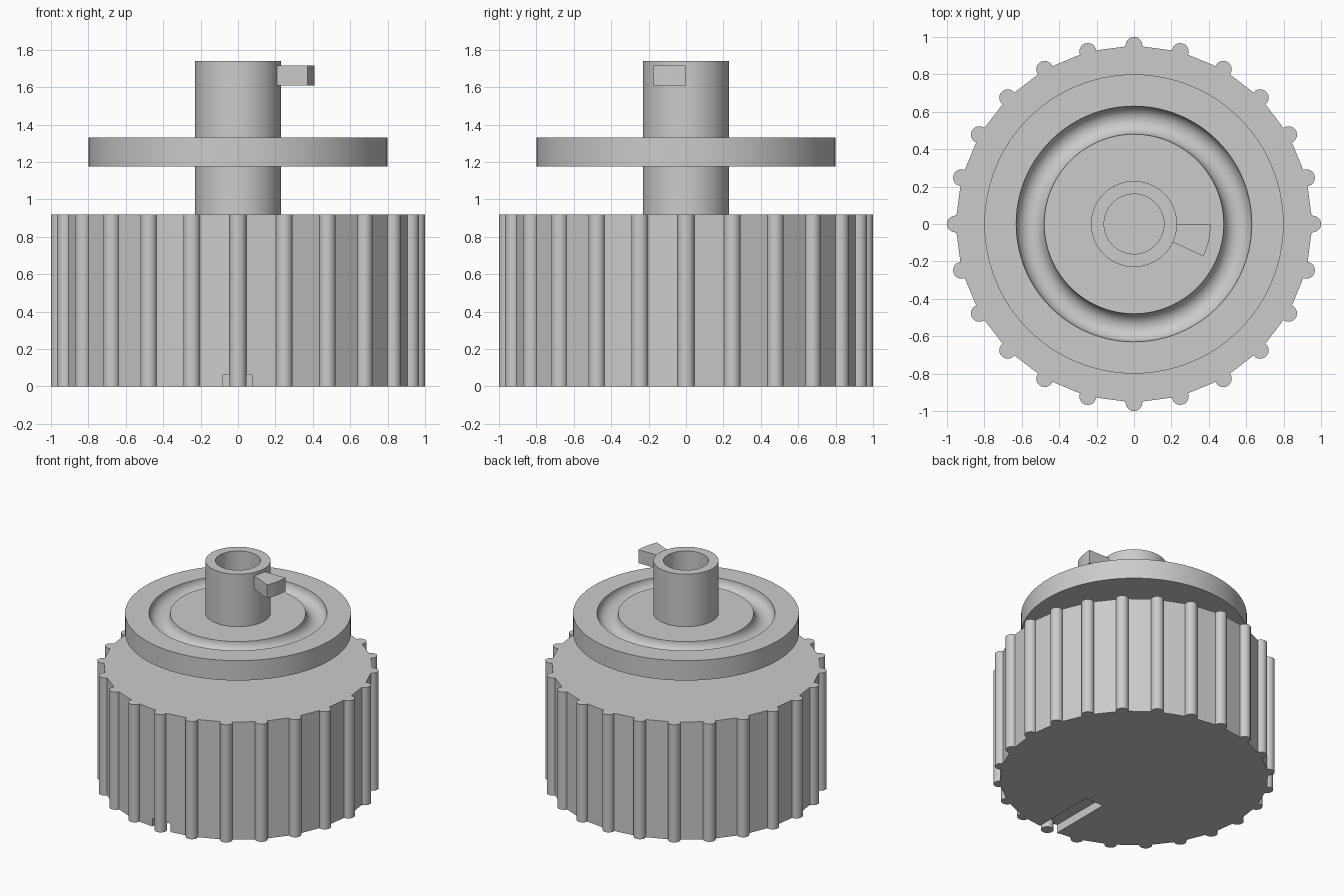
import bpy, bmesh, math
from math import sin, cos, pi, radians

if "Cube" in bpy.data.objects:
    bpy.data.objects.remove(bpy.data.objects["Cube"], do_unlink=True)

grey = bpy.data.materials.new("light grey plastic")
grey.use_nodes = True
colour = (0.6, 0.6, 0.6, 1)
grey.diffuse_color = colour
grey.node_tree.nodes["Principled BSDF"].inputs["Base Color"].default_value = colour


def finish(name, bm, smooth=True):
    """Turn a bmesh into a named, coloured object."""
    bmesh.ops.recalc_face_normals(bm, faces=bm.faces)
    mesh = bpy.data.meshes.new(name)
    bm.to_mesh(mesh)
    bm.free()
    mesh.materials.append(grey)
    ob = bpy.data.objects.new(name, mesh)
    bpy.context.collection.objects.link(ob)
    bpy.ops.object.select_all(action="DESELECT")
    ob.select_set(True)
    bpy.context.view_layer.objects.active = ob
    if smooth:
        bpy.ops.object.shade_smooth_by_angle(angle=radians(30))
    return ob


def lathe(name, profile, steps=96):
    """Revolve a closed (radius, height) profile around z."""
    bm = bmesh.new()
    rings = [[bm.verts.new((r * cos(2 * pi * i / steps), r * sin(2 * pi * i / steps), z))
              for r, z in profile] for i in range(steps)]
    n = len(profile)
    for i in range(steps):
        a, b = rings[i], rings[(i + 1) % steps]
        for j in range(n):
            k = (j + 1) % n
            bm.faces.new((a[j], b[j], b[k], a[k]))
    return finish(name, bm)


def prism(name, outline, z0, z1, smooth=True):
    """Extrude an (x, y) outline from z0 to z1."""
    bm = bmesh.new()
    base = bm.faces.new([bm.verts.new((x, y, z0)) for x, y in outline])
    out = bmesh.ops.extrude_face_region(bm, geom=[base])
    top = [v for v in out["geom"] if isinstance(v, bmesh.types.BMVert)]
    bmesh.ops.translate(bm, verts=top, vec=(0, 0, z1 - z0))
    return finish(name, bm, smooth)


def circle(radius, sides, cx=0, cy=0):
    return [(cx + radius * cos(2 * pi * i / sides), cy + radius * sin(2 * pi * i / sides))
            for i in range(sides)]


RIDGES = 24
BODY_R, BODY_H = 0.955, 0.92

# faceted knob body with a slot under the front edge
body = prism("knob_body", circle(BODY_R, RIDGES), 0, BODY_H, smooth=False)
cutter = prism("slot_cutter",
               [(-0.08, -1.1), (0.076, -1.1), (0.076, -0.44), (-0.08, -0.44)],
               -0.1, 0.065, smooth=False)
cutter.hide_render = True
cut = body.modifiers.new("slot", "BOOLEAN")
cut.operation = "DIFFERENCE"
cut.solver = "EXACT"
cut.object = cutter
bpy.context.view_layer.objects.active = body
bpy.ops.object.modifier_apply(modifier=cut.name)
bpy.data.objects.remove(cutter, do_unlink=True)

# round grip ridges at the body corners
for number, (x, y) in enumerate(circle(BODY_R, RIDGES), 1):
    prism(f"grip_ridge_{number}", circle(0.045, 20, x, y), 0, BODY_H)

# hollow stem
lathe("stem", [(0.16, BODY_H), (0.23, BODY_H), (0.23, 1.74), (0.16, 1.74)])

# flange with a half-round groove in its top
groove = [(0.555 + 0.075 * cos(a), 1.33 - 0.075 * sin(a))
          for a in (pi * i / 16 for i in range(17))]
lathe("flange", [(0.2, 1.175), (0.8, 1.175), (0.8, 1.33)] + groove + [(0.2, 1.33)])

# wedge-shaped locking lug on the stem
angles = [radians(-25 * i / 6) for i in range(7)]
lug = [(0.41 * cos(a), 0.41 * sin(a)) for a in angles]
lug += [(0.21 * cos(a), 0.21 * sin(a)) for a in reversed(angles)]
prism("locking_lug", lug, 1.61, 1.715)
